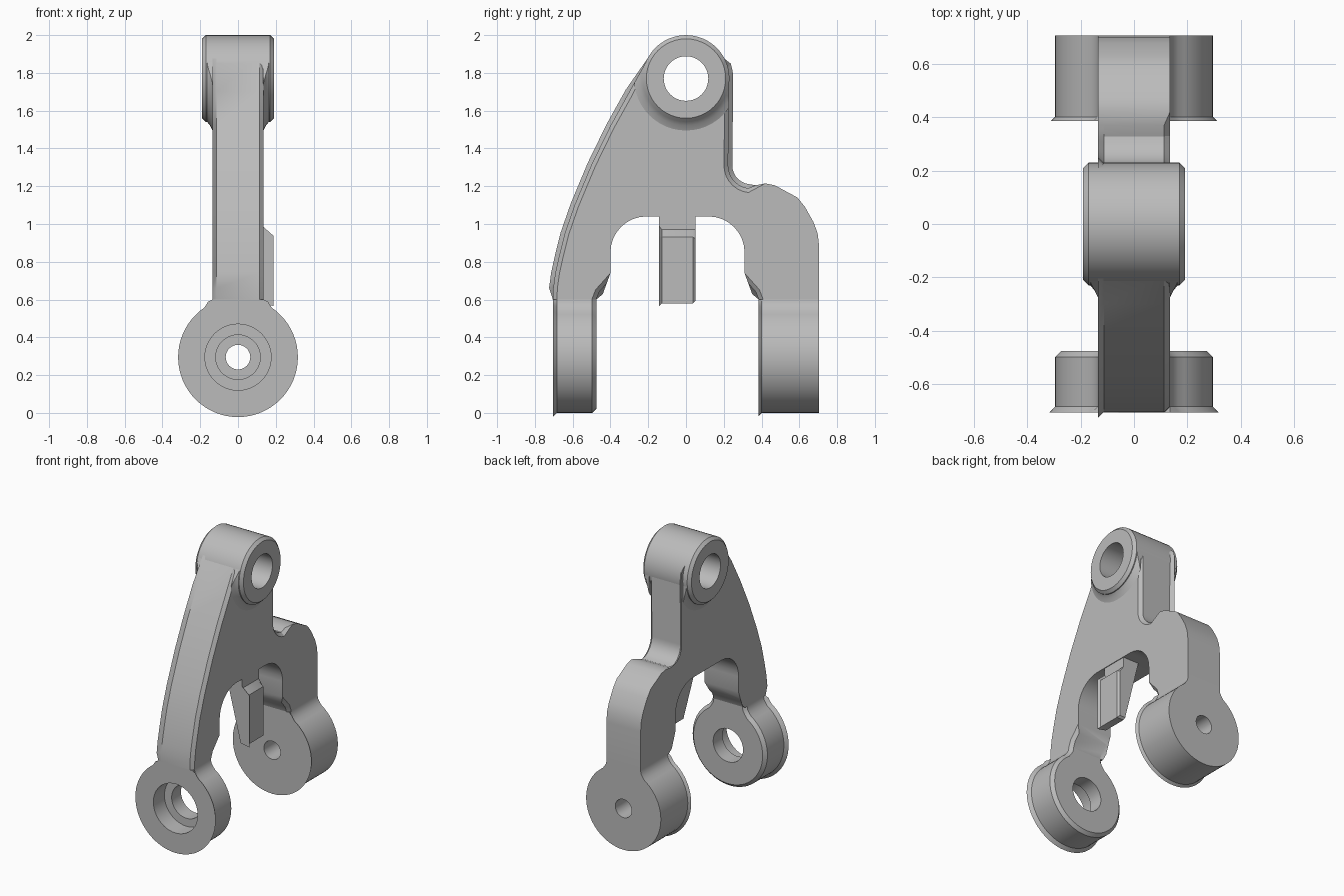
import bpy, bmesh, math
from mathutils import Vector

cube = bpy.data.objects.get("Cube")
if cube:
    bpy.data.objects.remove(cube, do_unlink=True)

STEEL = (0.5, 0.5, 0.5, 1)
mat = bpy.data.materials.new("plain grey metal")
mat.use_nodes = True
mat.diffuse_color = STEEL
mat.node_tree.nodes["Principled BSDF"].inputs["Base Color"].default_value = STEEL


def finish(name, bm):
    bmesh.ops.recalc_face_normals(bm, faces=bm.faces)
    mesh = bpy.data.meshes.new(name)
    bm.to_mesh(mesh)
    bm.free()
    mesh.materials.append(mat)
    obj = bpy.data.objects.new(name, mesh)
    bpy.context.collection.objects.link(obj)
    return obj


def place(axis, t, u, z):
    return Vector((t, u, z)) if axis == "x" else Vector((u, t, z))


def prism(name, pts, axis, a, b, rule=None, size=0.022):
    """Extrude an outline along an axis, chamfering the rim edges picked by rule."""
    bm = bmesh.new()
    ends = [[bm.verts.new(place(axis, t, u, z)) for u, z in pts] for t in (a, b)]
    for end in ends:
        bm.faces.new(end)
    n = len(pts)
    for i in range(n):
        j = (i + 1) % n
        bm.faces.new((ends[0][i], ends[0][j], ends[1][j], ends[1][i]))
    bm.normal_update()
    if rule:
        k = 0 if axis == "x" else 1
        rim = [e for e in bm.edges
               if abs(e.verts[0].co[k] - e.verts[1].co[k]) < 1e-5
               and rule((e.verts[0].co + e.verts[1].co) / 2)]
        bmesh.ops.bevel(bm, geom=rim, offset=size, segments=1, affect="EDGES")
    return finish(name, bm)


def lathe(name, profile, axis, height, steps=48):
    """Turn a closed (distance, radius) profile about a horizontal axis."""
    bm = bmesh.new()
    rings = []
    for s in range(steps):
        a = math.tau * s / steps
        rings.append([bm.verts.new(place(axis, t, r * math.cos(a), height + r * math.sin(a)))
                      for t, r in profile])
    n = len(profile)
    for s in range(steps):
        p, q = rings[s], rings[(s + 1) % steps]
        for i in range(n):
            j = (i + 1) % n
            bm.faces.new((p[i], p[j], q[j], q[i]))
    bmesh.ops.remove_doubles(bm, verts=bm.verts, dist=1e-5)
    return finish(name, bm)


def combine(obj, tool, operation):
    mod = obj.modifiers.new("cut", "BOOLEAN")
    mod.operation, mod.object, mod.solver = operation, tool, "EXACT"
    bpy.context.view_layer.objects.active = obj
    bpy.ops.object.modifier_apply(modifier=mod.name)
    bpy.data.objects.remove(tool, do_unlink=True)


def arc(cu, cz, r, a0, a1, n):
    angles = [math.radians(a0 + (a1 - a0) * i / n) for i in range(n + 1)]
    return [(cu + r * math.cos(a), cz + r * math.sin(a)) for a in angles]


PIN_Z, FOOT_Z, FOOT_R, HALF, NECK = 1.77, 0.295, 0.295, 0.135, 0.6

# Side outline of the forked plate, clockwise from the front ankle
outline = [(-.705, NECK), (-.703, .66), (-.692, .74), (-.672, .83), (-.642, .95), (-.59, 1.1),
           (-.5, 1.315), (-.4, 1.52), (-.3, 1.7)]
outline += arc(0, PIN_Z, .228, 148, 0, 16)
outline += arc(.345, 1.31, .122, 180, 262, 7)
outline += [(.37, 1.205), (.42, 1.215), (.47, 1.205), (.59, 1.14), (.63, 1.09), (.675, 1.01),
            (.697, .95), (.705, .88), (.705, NECK)]
outline += [(.385, NECK), (.37, .64), (.33, .685), (.31, .74)]
outline += arc(.12, .85, .19, 0, 90, 8)
outline += arc(-.21, .85, .19, 90, 180, 8)
outline += [(-.4, .74), (-.42, .685), (-.46, .64), (-.475, NECK)]


def plate_chamfer(m):
    front = m.y < -.2 and m.z > NECK + .001 and (m.z > 1.06 or m.y < -.55)
    saddle = .2 < m.y < .35 and m.z > 1.15
    ankle = NECK + .001 < m.z < .7 and abs(m.y) < .5
    return front or saddle or ankle


plate = prism("forked_plate", outline, "x", -HALF, HALF, plate_chamfer)
combine(plate, lathe("bore_tool", [(-.3, 0), (-.3, .125), (.3, .125), (.3, 0)], "x", PIN_Z),
        "DIFFERENCE")
parts = [plate]

# Top pin boss with its bore, and the flare that blends it into each side
parts.append(lathe("pin_boss", [(-.19, .118), (-.19, .21), (-.17, .23), (.17, .23),
                                (.19, .21), (.19, .118)], "x", PIN_Z))
for side, label in ((1, "left"), (-1, "right")):
    ring = [(.189, .15), (.189, .208), (.165, .228), (.148, .248), (.135, .275), (.125, .15)]
    flare = lathe(label + "_boss_flare", [(side * t, r) for t, r in ring], "x", PIN_Z)
    combine(flare, prism("flare_limit", outline, "x", -.3, .3), "INTERSECT")
    parts.append(flare)

# Feet: round eyes with a filleted neck rising to the plate
eye = [(HALF, NECK), (.138, .58), (.15, .56)]
eye += arc(0, FOOT_Z, FOOT_R, 56, -236, 52)
eye += [(-.15, .56), (-.138, .58), (-HALF, NECK)]


def below_neck(m):
    return m.z < NECK - .001


front_foot = prism("front_foot", eye, "y", -.705, -.475, below_neck)
combine(front_foot, lathe("stepped_tool", [(-.8, 0), (-.8, .175), (-.58, .175), (-.58, .118),
                                           (-.4, .118), (-.4, 0)], "y", FOOT_Z), "DIFFERENCE")
back_foot = prism("back_foot", eye, "y", .385, .705,
                  lambda m: below_neck(m) and m.y < .5, .016)
combine(back_foot, lathe("bolt_tool", [(.3, 0), (.3, .065), (.8, .065), (.8, 0)], "y", FOOT_Z),
        "DIFFERENCE")
parts += [front_foot, back_foot]

# Hanging stop tab, tapering down towards the left side
tab = [(0, 1.06), (.13, 1.06), (.13, .97), (.175, .93), (.175, .58), (.12, .58)]
parts.append(prism("stop_tab", tab, "y", -.142, .05,
                   lambda m: m.x > .125 and m.z < .96, .014))

# Smooth rounds, crisp edges
bpy.ops.object.select_all(action="DESELECT")
for part in parts:
    part.select_set(True)
bpy.context.view_layer.objects.active = plate
bpy.ops.object.shade_smooth_by_angle(angle=math.radians(30))
